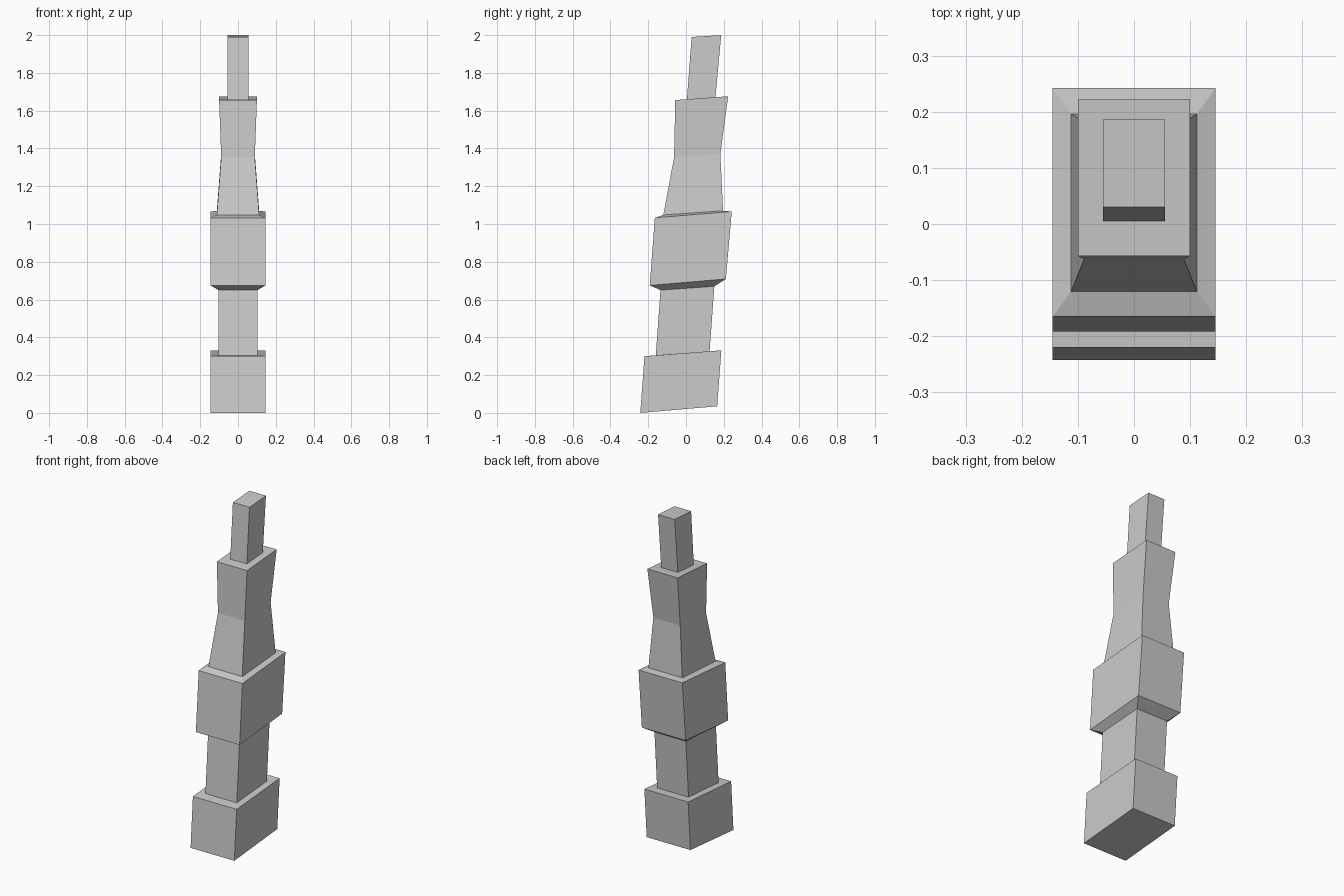
import bpy, bmesh

if "Cube" in bpy.data.objects:
    bpy.data.objects.remove(bpy.data.objects["Cube"])

grey = bpy.data.materials.new("plain_grey")
grey.diffuse_color = (0.6, 0.6, 0.6, 1)
grey.use_nodes = True
grey.node_tree.nodes["Principled BSDF"].inputs["Base Color"].default_value = grey.diffuse_color

# Tilted rectangular sections: half width, front y, front z, back y, back z
SECTIONS = [
    (0.145, -0.242, 0.000, 0.165, 0.035),  # 0 base underside
    (0.145, -0.220, 0.300, 0.187, 0.331),  # 1 base rim
    (0.104, -0.160, 0.305, 0.125, 0.326),  # 2 lower shaft foot
    (0.104, -0.135, 0.650, 0.150, 0.670),  # 3 lower shaft head
    (0.145, -0.192, 0.675, 0.211, 0.709),  # 4 block lower rim
    (0.145, -0.165, 1.033, 0.242, 1.066),  # 5 block upper rim
    (0.112, -0.120, 1.048, 0.196, 1.070),  # 6 upper shaft foot
    (0.089, -0.063, 1.354, 0.182, 1.372),  # 7 upper shaft waist
    (0.100, -0.057, 1.656, 0.223, 1.676),  # 8 upper shaft rim
    (0.055, 0.005, 1.660, 0.156, 1.671),   # 9 tip foot
    (0.055, 0.030, 1.990, 0.186, 2.000),   # 10 tip top
]


def loft(name, first, last, cap_bottom=False, cap_top=False):
    """Join consecutive sections with flat four-sided bands."""
    bm = bmesh.new()
    rings = []
    for w, fy, fz, by, bz in SECTIONS[first:last + 1]:
        corners = [(-w, fy, fz), (w, fy, fz), (w, by, bz), (-w, by, bz)]
        rings.append([bm.verts.new(c) for c in corners])
    for lo, hi in zip(rings, rings[1:]):
        for i in range(4):
            j = (i + 1) % 4
            bm.faces.new((lo[i], lo[j], hi[j], hi[i]))
    if cap_bottom:
        bm.faces.new(rings[0][::-1])
    if cap_top:
        bm.faces.new(rings[-1])
    mesh = bpy.data.meshes.new(name)
    bm.to_mesh(mesh)
    bm.free()
    mesh.materials.append(grey)
    obj = bpy.data.objects.new(name, mesh)
    bpy.context.collection.objects.link(obj)


# Parts meet along shared sections, bottom to top
loft("base", 0, 2, cap_bottom=True)
loft("lower_shaft", 2, 3)
loft("middle_block", 3, 6)
loft("upper_shaft", 6, 9)
loft("tip", 9, 10, cap_top=True)
